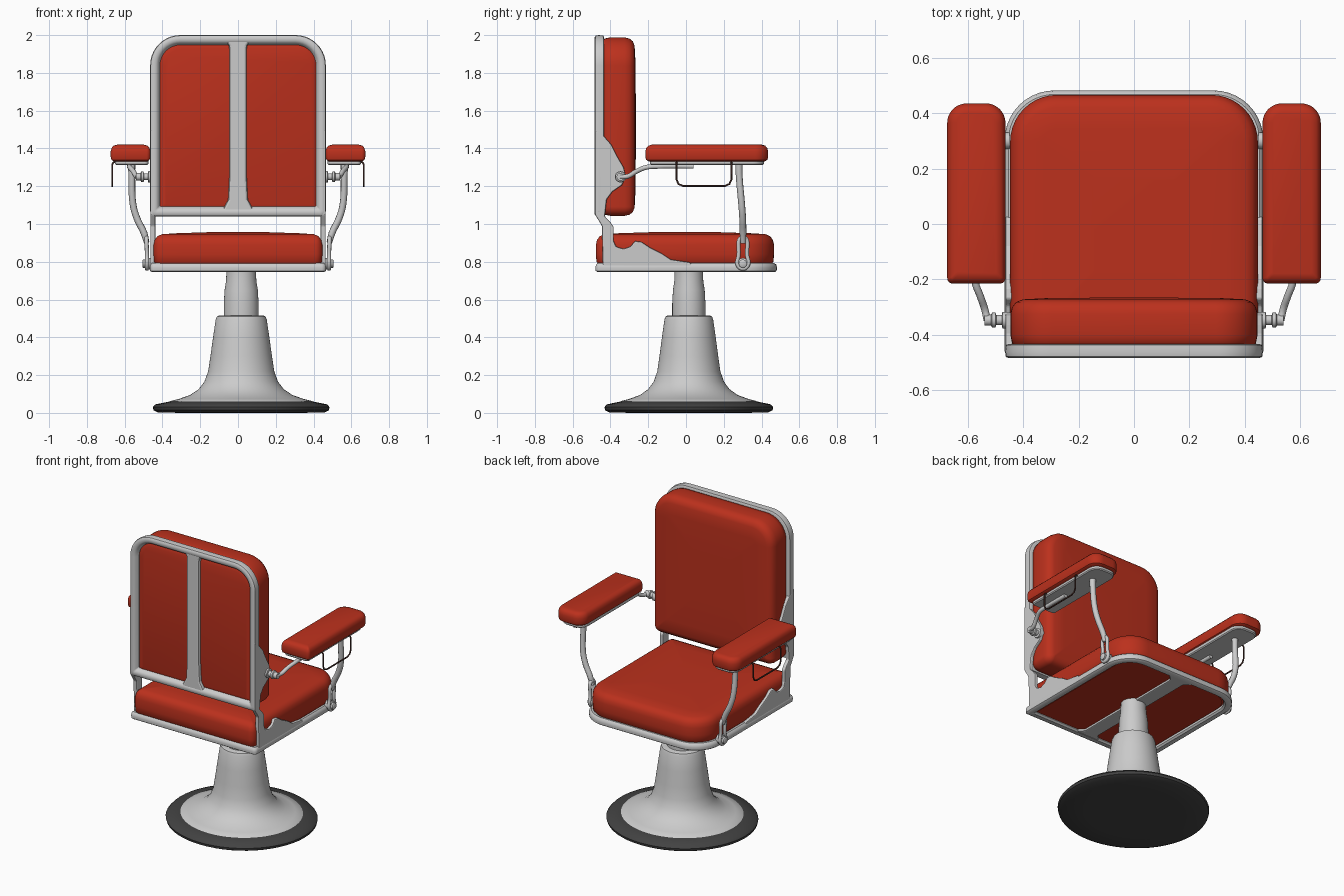
import bpy, bmesh, math
from mathutils import Vector

if "Cube" in bpy.data.objects:
    bpy.data.objects.remove(bpy.data.objects["Cube"])


def material(name, rgb):
    m = bpy.data.materials.new(name)
    m.diffuse_color = (*rgb, 1)
    m.use_nodes = True
    m.node_tree.nodes["Principled BSDF"].inputs["Base Color"].default_value = m.diffuse_color
    return m


RED = material("red_leather", (0.5, 0.03, 0.012))
DARK = material("dark_rubber", (0.055, 0.055, 0.055))
BROWN = material("dark_wire", (0.06, 0.025, 0.02))


def finish(ob, mat=None, mirror=False, angle=40):
    bpy.ops.object.select_all(action='DESELECT')
    ob.select_set(True)
    bpy.context.view_layer.objects.active = ob
    if angle:
        bpy.ops.object.shade_smooth_by_angle(angle=math.radians(angle))
    if mat:
        ob.data.materials.clear()
        ob.data.materials.append(mat)
    if mirror:
        ob.modifiers.new("mirror", 'MIRROR').use_mirror_merge = False
    return ob


def from_bmesh(name, bm):
    bmesh.ops.recalc_face_normals(bm, faces=bm.faces[:])
    me = bpy.data.meshes.new(name)
    bm.to_mesh(me)
    bm.free()
    ob = bpy.data.objects.new(name, me)
    bpy.context.collection.objects.link(ob)
    return ob


def rounded_rect(rect, radii, inset, n=10):
    """Points of a rounded rectangle; radii run from lower left, counter-clockwise."""
    u0, u1, v0, v1 = rect
    u0, u1, v0, v1 = u0 + inset, u1 - inset, v0 + inset, v1 - inset
    pts = []
    for i, (cu, cv, su, sv) in enumerate([(u0, v0, 1, 1), (u1, v0, -1, 1), (u1, v1, -1, -1), (u0, v1, 1, -1)]):
        r = max(radii[i] - inset, 0.008)
        for k in range(n + 1):
            a = math.pi + (i + k / n) * math.pi / 2
            pts.append((cu + su * r + r * math.cos(a), cv + sv * r + r * math.sin(a)))
    return pts


def loft(name, rect, radii, profile, place, mat=None, ring=False, mirror=False):
    """Stack inset copies of a rounded rectangle; profile holds (inset, height) pairs."""
    bm = bmesh.new()
    loops = [[bm.verts.new(place(u, v, w)) for u, v in rounded_rect(rect, radii, ins)] for ins, w in profile]
    count = len(loops[0])
    pairs = list(zip(loops, loops[1:])) + ([(loops[-1], loops[0])] if ring else [])
    for a, b in pairs:
        for i in range(count):
            j = (i + 1) % count
            bm.faces.new((a[i], a[j], b[j], b[i]))
    if not ring:
        bm.faces.new(loops[0])
        bm.faces.new(loops[-1])
    return finish(from_bmesh(name, bm), mat, mirror)


def prism(name, pts, w0, w1, place, bevel=0.006, mirror=False):
    bm = bmesh.new()
    f = bm.faces.new([bm.verts.new(place(u, v, w0)) for u, v in pts])
    ext = bmesh.ops.extrude_face_region(bm, geom=[f])
    move = place(0, 0, w1) - place(0, 0, w0)
    bmesh.ops.translate(bm, verts=[e for e in ext['geom'] if isinstance(e, bmesh.types.BMVert)], vec=move)
    ob = from_bmesh(name, bm)
    b = ob.modifiers.new("bevel", 'BEVEL')
    b.width, b.segments = bevel, 2
    return finish(ob, None, mirror, angle=0)


def lathe(name, profile, place, mat=None, mirror=False, n=56):
    """Spin (radius, height) pairs; place maps (a, b, height) to space."""
    bm = bmesh.new()
    loops = [[bm.verts.new(place(r * math.cos(2 * math.pi * i / n), r * math.sin(2 * math.pi * i / n), h))
              for i in range(n)] for r, h in profile]
    for a, b in zip(loops, loops[1:]):
        for i in range(n):
            j = (i + 1) % n
            bm.faces.new((a[i], a[j], b[j], b[i]))
    bm.faces.new(loops[0])
    bm.faces.new(loops[-1])
    return finish(from_bmesh(name, bm), mat, mirror)


def tube(name, pts, r, mat=None, cyclic=False, smooth=True):
    """Mirrored round bar along points (x, y, z[, radius factor])."""
    cu = bpy.data.curves.new(name, 'CURVE')
    cu.dimensions = '3D'
    cu.bevel_depth, cu.bevel_resolution, cu.resolution_u = r, 3, 6
    cu.use_fill_caps = True
    sp = cu.splines.new('BEZIER')
    sp.bezier_points.add(len(pts) - 1)
    sp.use_cyclic_u = cyclic
    for p, q in zip(sp.bezier_points, pts):
        p.co = q[:3]
        p.radius = q[3] if len(q) > 3 else 1
        p.handle_left_type = p.handle_right_type = 'AUTO' if smooth else 'VECTOR'
    ob = bpy.data.objects.new(name, cu)
    bpy.context.collection.objects.link(ob)
    bpy.ops.object.select_all(action='DESELECT')
    ob.select_set(True)
    bpy.context.view_layer.objects.active = ob
    bpy.ops.object.convert(target='MESH')
    return finish(bpy.context.object, mat, True)


def flat(u, v, w): return Vector((u, v, w))       # outline seen from above
def upright(u, v, w): return Vector((u, w, v))    # outline seen from the front
def side(u, v, w): return Vector((w, u, v))       # outline seen from the side
def column(u, v, w): return Vector((u + 0.017, v * 0.955 + 0.015, w))


# Pedestal: rubber rim, flared base, lift post
lathe("base_rim", [(0.3, 0), (0.44, 0.002), (0.464, 0.014), (0.468, 0.03), (0.455, 0.045), (0.38, 0.06)], column, DARK)
lathe("base_cone", [(0.385, 0.052), (0.375, 0.063), (0.33, 0.074), (0.27, 0.095), (0.225, 0.126), (0.195, 0.165),
                    (0.175, 0.22), (0.163, 0.3), (0.149, 0.4), (0.135, 0.495), (0.128, 0.511), (0.118, 0.515)], column)
lathe("lift_post", [(0.092, 0.5), (0.092, 0.58), (0.088, 0.65), (0.08, 0.7), (0.078, 0.76)], column)

# Seat: metal rim with middle bar below, cushion above
seat_r = (0.025, 0.025, 0.18, 0.18)
seat_rect = (-0.467, 0.467, -0.48, 0.482)
loft("seat_frame", seat_rect, seat_r,
     [(0.012, 0.745), (0.002, 0.752), (0, 0.768), (0.004, 0.785), (0.014, 0.793), (0.045, 0.79), (0.05, 0.755), (0.04, 0.745)],
     flat, ring=True)
prism("seat_middle_bar", [(-0.1, -0.45), (0.1, -0.45), (0.05, -0.4), (0.05, 0.4), (0.1, 0.45), (-0.1, 0.45), (-0.05, 0.4), (-0.05, -0.4)],
      0.747, 0.78, flat)
loft("seat_cushion", (-0.447, 0.447, -0.477, 0.466), (0.04, 0.04, 0.17, 0.17),
     [(0.04, 0.76), (0.02, 0.78), (0.003, 0.8), (0, 0.84), (0, 0.89), (0.006, 0.915), (0.02, 0.935), (0.045, 0.946), (0.12, 0.951), (0.3, 0.957)],
     flat, RED)

# Backrest: metal rim with flared middle bar, cushion inside
loft("back_frame", (-0.465, 0.465, 1.04, 2.0), (0.03, 0.03, 0.16, 0.16),
     [(0.012, -0.484), (0.003, -0.478), (0, -0.462), (0.003, -0.437), (0.012, -0.433), (0.045, -0.433), (0.052, -0.455), (0.042, -0.476), (0.03, -0.484)],
     upright, ring=True)
prism("back_middle_bar", [(-0.1, 1.06), (0.1, 1.06), (0.075, 1.085), (0.052, 1.13), (0.046, 1.25), (0.046, 1.94), (0.07, 1.98),
                          (-0.07, 1.98), (-0.046, 1.94), (-0.046, 1.25), (-0.052, 1.13), (-0.075, 1.085)], -0.48, -0.44, upright, 0.012)
loft("back_cushion", (-0.446, 0.446, 1.043, 1.988), (0.05, 0.05, 0.15, 0.15),
     [(0.06, -0.46), (0.03, -0.45), (0.006, -0.43), (0, -0.4), (0, -0.325), (0.006, -0.3), (0.02, -0.282), (0.045, -0.272), (0.12, -0.268), (0.3, -0.266)],
     upright, RED)

# Side brackets joining seat and backrest
prism("side_bracket", [(-0.482, 1.5), (-0.482, 1.05), (-0.445, 0.99), (-0.44, 0.77), (0.04, 0.77), (0.02, 0.797), (-0.08, 0.812),
                       (-0.13, 0.845), (-0.19, 0.875), (-0.235, 0.905), (-0.27, 0.91), (-0.295, 0.88), (-0.33, 0.868), (-0.37, 0.88),
                       (-0.383, 0.91), (-0.383, 0.985), (-0.4, 1.01), (-0.43, 1.04), (-0.42, 1.13), (-0.39, 1.17), (-0.34, 1.205),
                       (-0.318, 1.25), (-0.33, 1.3), (-0.365, 1.36), (-0.395, 1.42), (-0.43, 1.46)],
      0.438, 0.464, side, mirror=True)

# Armrests: pad, plate below it
loft("arm_pad", (0.464, 0.674, -0.215, 0.435), (0.02, 0.02, 0.07, 0.07),
     [(0.016, 1.332), (0.004, 1.34), (0, 1.355), (0, 1.385), (0.005, 1.403), (0.016, 1.415), (0.035, 1.42)],
     flat, RED, mirror=True)
loft("arm_plate", (0.475, 0.65, -0.19, 0.412), (0.02, 0.02, 0.06, 0.06),
     [(0.006, 1.312), (0, 1.318), (0, 1.336)], flat, mirror=True)

# Front arm posts with forked foot and pivot
tube("front_arm_post", [(0.563, 0.28, 1.32, 1.1), (0.562, 0.282, 1.25), (0.555, 0.295, 1.1), (0.535, 0.3, 1.03),
                        (0.497, 0.302, 0.95), (0.483, 0.302, 0.9, 0.8)], 0.018)
tube("post_fork", [(0.485, 0.302, 0.93), (0.482, 0.278, 0.83), (0.482, 0.273, 0.785), (0.482, 0.301, 0.763),
                   (0.482, 0.329, 0.785), (0.482, 0.324, 0.83)], 0.011, cyclic=True)


def pivot(y, z):
    return lambda u, v, w: Vector((w, y + u, z + v))


lathe("post_pivot", [(0.03, 0.45), (0.03, 0.487), (0.022, 0.49), (0.022, 0.502), (0.017, 0.506)], pivot(0.301, 0.79), mirror=True, n=24)

# Rear arm hinge and bent rod
lathe("rear_hinge", [(0.03, 0.45), (0.03, 0.475), (0.018, 0.477), (0.018, 0.497), (0.027, 0.5), (0.027, 0.512),
                     (0.02, 0.516), (0.02, 0.54)], pivot(-0.347, 1.25), mirror=True, n=24)
tube("rear_arm_rod", [(0.53, -0.347, 1.25), (0.538, -0.31, 1.252), (0.555, -0.26, 1.28), (0.573, -0.21, 1.3),
                      (0.575, -0.15, 1.305), (0.575, 0.04, 1.305)], 0.013)

# Wire towel loops hanging outside the arms
wire = [(0.64, -0.05, 1.328), (0.66, -0.05, 1.326), (0.666, -0.05, 1.315), (0.666, -0.05, 1.235), (0.666, -0.04, 1.212),
        (0.666, -0.015, 1.201)]
tube("towel_wire", wire + [(x, 0.19 - y, z) for x, y, z in reversed(wire)], 0.005, BROWN, smooth=False)
